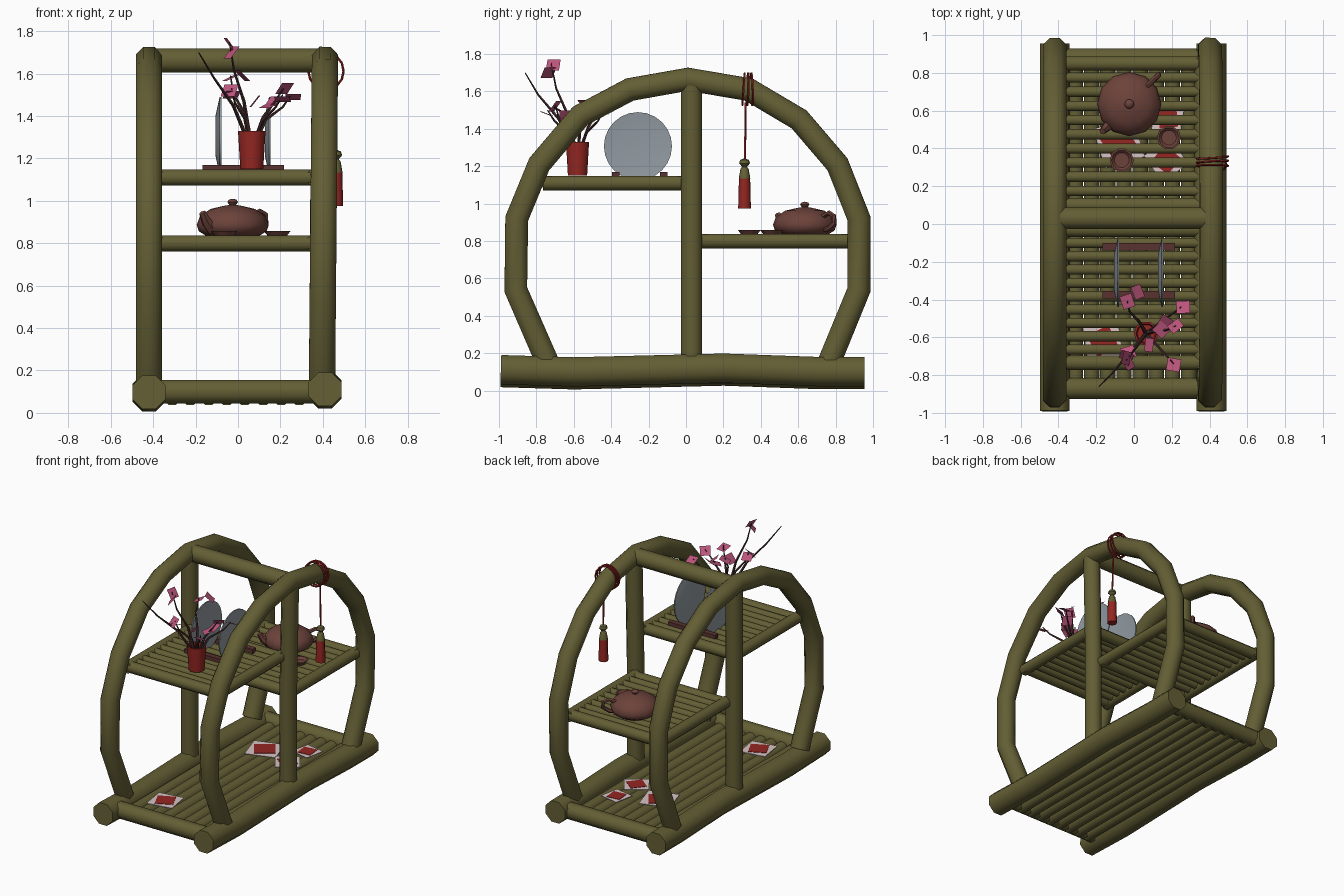
import bpy, bmesh, math, random
from mathutils import Vector, Matrix

if "Cube" in bpy.data.objects:
    bpy.data.objects.remove(bpy.data.objects["Cube"])
random.seed(4)


def mat(name, r, g, b):
    m = bpy.data.materials.new(name)
    m.diffuse_color = (r, g, b, 1)
    m.use_nodes = True
    m.node_tree.nodes["Principled BSDF"].inputs["Base Color"].default_value = m.diffuse_color
    return m


BAMBOO = mat("olive bamboo", .125, .113, .035)
RED = mat("red", .30, .02, .016)
PINK = mat("blossom pink", .50, .09, .20)
CLAY = mat("brown clay", .15, .055, .043)
GREY = mat("grey porcelain", .29, .33, .36)
WOOD = mat("dark red wood", .10, .032, .03)
TWIG = mat("twig brown", .06, .027, .025)
PALE = mat("pale paper", .68, .55, .56)


def finish(name, bm, material, angle=50):
    bmesh.ops.recalc_face_normals(bm, faces=bm.faces)
    me = bpy.data.meshes.new(name)
    bm.to_mesh(me)
    bm.free()
    me.materials.append(material)
    ob = bpy.data.objects.new(name, me)
    bpy.context.collection.objects.link(ob)
    bpy.ops.object.select_all(action='DESELECT')
    ob.select_set(True)
    bpy.context.view_layer.objects.active = ob
    bpy.ops.object.shade_smooth_by_angle(angle=math.radians(angle))
    return ob


def sweep(bm, pts, r0, r1=None, sides=8):
    """Capped tube along a path, tapering from r0 to r1."""
    pts = [Vector(p) for p in pts]
    r1 = r0 if r1 is None else r1
    n = len(pts)
    normal, prev = None, None
    for i, p in enumerate(pts):
        t = (pts[min(i + 1, n - 1)] - pts[max(i - 1, 0)]).normalized()
        if normal is None:
            normal = t.cross(Vector((1, 0, 0)) if abs(t.x) < .7 else Vector((0, 0, 1)))
        normal = (normal - t * normal.dot(t)).normalized()
        side = t.cross(normal)
        r = r0 + (r1 - r0) * i / (n - 1)
        ring = []
        for k in range(sides):
            a = 2 * math.pi * (k + .5) / sides
            ring.append(bm.verts.new(p + r * (math.cos(a) * normal + math.sin(a) * side)))
        if prev:
            for k in range(sides):
                j = (k + 1) % sides
                bm.faces.new((prev[k], prev[j], ring[j], ring[k]))
        else:
            bm.faces.new(ring)
        prev = ring
    bm.faces.new(prev)


def tubes(name, paths, r0, material, r1=None, sides=8):
    bm = bmesh.new()
    for p in paths:
        sweep(bm, p, r0, r1, sides)
    return finish(name, bm, material)


def lathe(name, profile, loc, material, sides=12, angle=50):
    """Turn an (r, z) profile about a vertical axis."""
    bm = bmesh.new()
    vs = [bm.verts.new((loc[0] + r, loc[1], loc[2] + z)) for r, z in profile]
    es = [bm.edges.new(e) for e in zip(vs, vs[1:])]
    bmesh.ops.spin(bm, geom=vs + es, cent=loc, axis=(0, 0, 1),
                   angle=2 * math.pi, steps=sides)
    bmesh.ops.remove_doubles(bm, verts=bm.verts, dist=.0005)
    return finish(name, bm, material, angle)


def box(name, loc, size, material, rot=0):
    bm = bmesh.new()
    m = Matrix.Translation(loc) @ Matrix.Rotation(rot, 4, 'Z') @ Matrix.Diagonal((*size, 1))
    bmesh.ops.create_cube(bm, size=1, matrix=m)
    return finish(name, bm, material, 30)


# Frame: base rails, bent arches and centre posts on both sides
arch = [(-.74, .15), (-.91, .54), (-.905, .92), (-.785, 1.21), (-.565, 1.47),
        (-.30, 1.61), (.01, 1.665), (.335, 1.61), (.605, 1.45), (.81, 1.21),
        (.925, .92), (.925, .54), (.765, .15)]
rail = [(-.99, .1), (-.6, .088), (.2, .108), (.7, .09), (.955, .09)]
for side, xb, xt, dz in (("left", -.42, -.42, -.003), ("right", .395, .41, .012)):
    tubes(side + "_base_rail", [[(.41 if xb > 0 else -.42, y, z + dz) for y, z in rail]], .085, BAMBOO)
    tubes(side + "_arch", [[(xb + (xt - xb) * z / 1.66, y, z) for y, z in arch]], .067, BAMBOO)
    tubes(side + "_post", [[(xb, .03, .12), (xb, .03, .9), (xt, .03, 1.64)]], .061, BAMBOO)

# Cross bars and the long slats of the base
tubes("top_bar", [[(-.41, .03, 1.662), (.4, .03, 1.662)]], .061, BAMBOO)
tubes("base_cross_bars", [[(-.4, y, .1), (.4, y, .1)] for y in (-.87, .875)], .06, BAMBOO)
tubes("base_slats", [[(-.31 + .0857 * i, -.88, .078), (-.31 + .0857 * i, .88, .078)]
                     for i in range(8)], .044, BAMBOO)


# Two shelves: side rails, end bars and thin slats
def shelf(name, y0, y1, z):
    tubes(name + "_side_rails", [[(x, y0 - .03, z), (x, y1 + .03, z)] for x in (-.385, .36)], .042, BAMBOO)
    tubes(name + "_end_bars", [[(-.4, y, z), (.38, y, z)] for y in (y0, y1)], .041, BAMBOO)
    n = 9
    ys = [y0 + (y1 - y0) * i / (n + 1) for i in range(1, n + 1)]
    tubes(name + "_slats", [[(-.38, y, z + .006), (.36, y, z + .006)] for y in ys], .029, BAMBOO)


shelf("upper_shelf", -.735, -.03, 1.11)
shelf("lower_shelf", .1, .85, .80)

# Vase with blossom twigs
lathe("vase", [(0, 0), (.054, 0), (.065, .18), (.054, .18), (.048, .1), (0, .1)],
      (.065, -.58, 1.15), RED, 10)
root = Vector((.065, -.58, 1.24))
tips = [(-.04, -.72, 1.75), (-.185, -.86, 1.70), (-.035, -.41, 1.59),
        (.25, -.44, 1.50), (.21, -.74, 1.50), (.22, -.54, 1.54), (-.03, -.70, 1.53)]
twigs = []
for i, t in enumerate(tips):
    t = Vector(t)
    mid1 = root.lerp(t, .35) + Vector((0, 0, .05))
    mid2 = root.lerp(t, .7) + Vector((random.uniform(-.02, .02), random.uniform(-.02, .02), .02))
    twigs.append([root, mid1, mid2, t])
tubes("twigs", twigs, .011, TWIG, .003, 5)
bm = bmesh.new()
for p in [(-.04, -.71, 1.74), (-.03, -.735, 1.70), (-.035, -.41, 1.58), (.02, -.36, 1.59),
          (.08, -.64, 1.47), (.145, -.56, 1.45), (.22, -.54, 1.53), (.26, -.44, 1.49),
          (.21, -.745, 1.48), (-.04, -.70, 1.52), (-.03, -.68, 1.50), (.17, -.52, 1.47)]:
    rot = Matrix.Rotation(random.uniform(0, 6.28), 4, 'Z') @ Matrix.Rotation(random.uniform(.3, 1.0), 4, 'X')
    bmesh.ops.create_grid(bm, x_segments=1, y_segments=1, size=.036,
                          matrix=Matrix.Translation(p) @ rot)
finish("blossoms", bm, PINK)

# Two upright plates on a pair of wooden bars
for name, x in (("left_plate", -.093), ("right_plate", .14)):
    plate = lathe(name, [(0, -.008), (.1, -.012), (.182, .006), (.182, .014), (.1, .004), (0, .008)],
                  (0, 0, 0), GREY, 24, 40)
    plate.rotation_euler = (0, math.pi / 2, 0)
    plate.location = (x, -.257, 1.307)
for name, y in (("front_stand_bar", -.375), ("back_stand_bar", -.12)):
    box(name, (.025, y, 1.153), (.385, .04, .034), WOOD)

# Teapot with knob, spout and handle
pot = (-.025, .635, .832)
lathe("teapot", [(0, 0), (.12, 0), (.16, .025), (.17, .055), (.155, .095), (.105, .13),
                 (.04, .145), (.016, .149), (.025, .162), (.018, .174), (0, .178)], pot, CLAY, 12)
tubes("teapot_spout", [[(-.12, .54, .87), (-.148, .51, .90), (-.167, .49, .945)]], .034, CLAY, .017, 6)
tubes("teapot_handle", [[(.07, .73, .93), (.105, .765, .95), (.13, .79, .935),
                         (.132, .792, .895), (.10, .76, .865), (.07, .73, .86)]], .014, CLAY, sides=6)

# Tea cups
for name, x, y in (("right_cup", .185, .457), ("front_cup", -.065, .338)):
    lathe(name, [(0, .002), (.045, 0), (.064, .024), (.054, .024), (.04, .008), (0, .008)],
          (x, y, .835), CLAY, 10)

# Cord wrapped on the right arch, with its tassel
bm = bmesh.new()
for k, y in enumerate((.308, .33, .352)):
    pts = [(.415 + .083 * math.cos(a), y + .006 * math.sin(a + k), 1.612 + .087 * math.sin(a))
           for a in [2 * math.pi * i / 14 for i in range(15)]]
    sweep(bm, pts, .006, sides=5)
sweep(bm, [(.455, .318, 1.54), (.462, .315, 1.22)], .006, sides=5)
finish("cord", bm, RED)
tassel = (.462, .313, .975)
lathe("tassel_cap", [(0, .16), (.031, .16), (.022, .21), (.013, .222), (.029, .24),
                     (.024, .258), (0, .268)], tassel, BAMBOO, 8)
lathe("tassel_threads", [(0, 0), (.034, 0), (.03, .162), (0, .17)], tassel, RED, 8)

# Red paper cards with pale borders lying on the base
for i, (x, y, s, r) in enumerate([(-.165, -.62, .19, .15), (-.08, .43, .22, .3),
                                  (.18, .56, .15, -.2), (.17, .34, .17, .6)]):
    z = .125 + .004 * i
    box("card_border_%d" % i, (x, y, z), (s, s, .004), PALE, r)
    box("card_centre_%d" % i, (x, y, z + .003), (s * .66, s * .66, .004), RED, r + .3)
